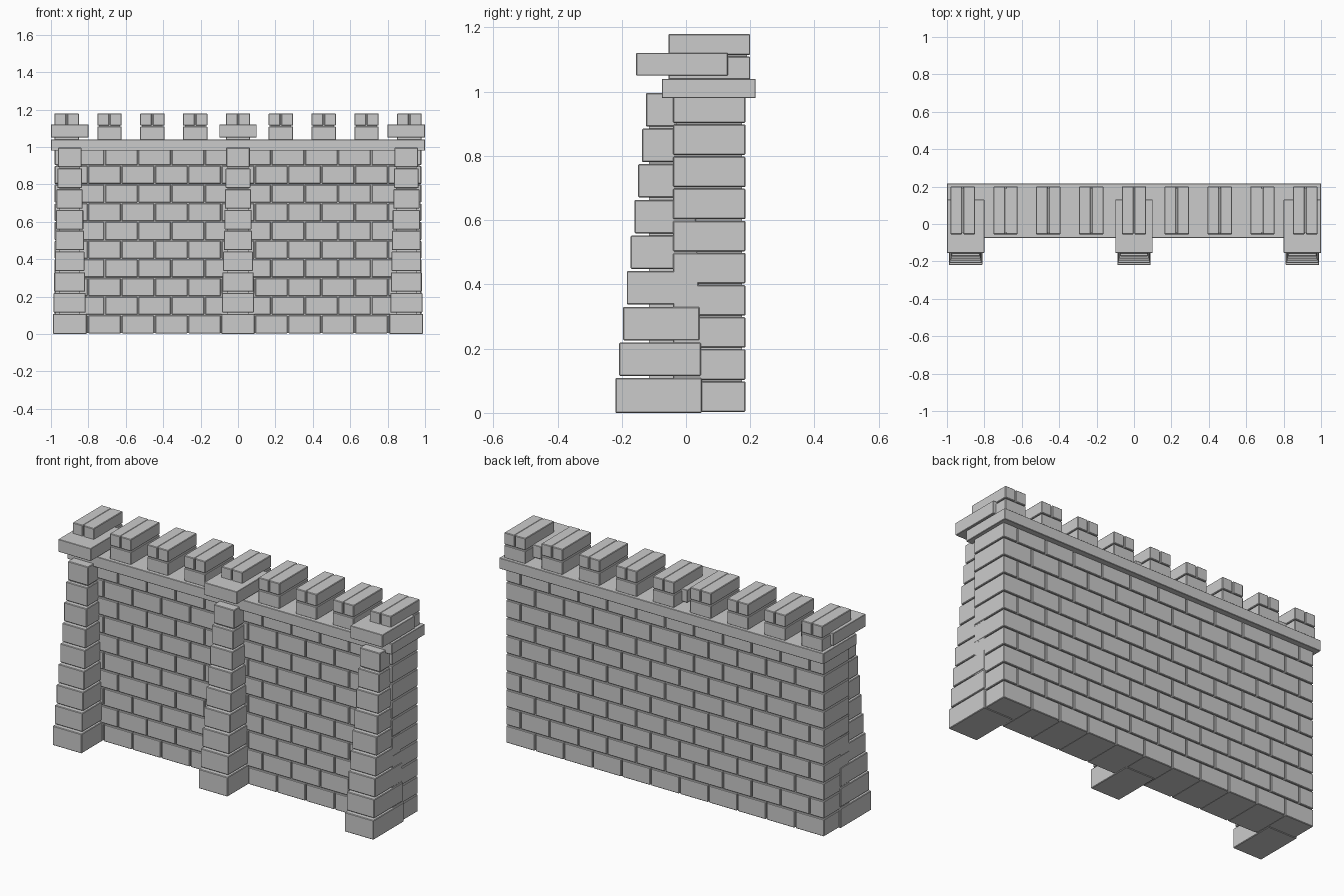
import bpy

if "Cube" in bpy.data.objects:
    bpy.data.objects.remove(bpy.data.objects["Cube"])


def blocks(name, boxes, bevel=0.003):
    """One object made of many boxes (x0, x1, y0, y1, z0, z1)."""
    verts, faces = [], []
    for x0, x1, y0, y1, z0, z1 in boxes:
        n = len(verts)
        verts += [(x, y, z) for z in (z0, z1)
                  for x, y in ((x0, y0), (x1, y0), (x1, y1), (x0, y1))]
        faces += [[n + i for i in f] for f in (
            (3, 2, 1, 0), (4, 5, 6, 7), (0, 1, 5, 4),
            (1, 2, 6, 5), (2, 3, 7, 6), (3, 0, 4, 7))]
    mesh = bpy.data.meshes.new(name)
    mesh.from_pydata(verts, [], faces)
    obj = bpy.data.objects.new(name, mesh)
    bpy.context.collection.objects.link(obj)
    if bevel:
        mod = obj.modifiers.new("chipped_edges", 'BEVEL')
        mod.width = bevel
        mod.segments = 1
    return obj


# Wall: ten courses of running-bond bricks
HALF, COURSES, BRICK = 0.98, 10, 1.96 / 11
GAP = 0.003
Y0, Y1 = -0.04, 0.185
wall = []
for row in range(COURSES):
    seams = [-HALF + i * BRICK for i in range(12)]
    if row % 2:
        seams = [-HALF] + [s + BRICK / 2 for s in seams[:-1]] + [HALF]
    z = row * 0.1
    for a, b in zip(seams, seams[1:]):
        wall.append((a + (GAP if a > -HALF else 0), b - (GAP if b < HALF else 0),
                     Y0, Y1, z + 0.003, z + 0.098))
blocks("wall_bricks", wall)

# Recessed mortar filling the joints
blocks("wall_mortar", [(-HALF + 0.01, HALF - 0.01, Y0 + 0.01, Y1 - 0.01, 0.004, 0.99)], 0)

# Coping slab along the top of the wall
blocks("coping_slab", [(-1, 1, -0.075, 0.217, 0.98, 1.04)], 0.002)

# Three tapering buttresses with capstones
for label, cx in (("left", -0.9), ("middle", 0.0), ("right", 0.9)):
    stack = []
    for i in range(9):
        t = i / 8
        w = 0.089 - 0.026 * t
        z = 0.111 * i
        stack.append((cx - w, cx + w, -0.22 + 0.095 * t, 0.05 - 0.03 * t,
                      z + (0.0 if i == 0 else 0.004), z + 0.108))
    blocks(label + "_buttress", stack)
    core = (cx - 0.055, cx + 0.055, -0.115, 0.015, 0.01, 0.99)
    blocks(label + "_buttress_core", [core], 0)
    blocks(label + "_capstone", [(cx - 0.1, cx + 0.1, -0.155, 0.13, 1.05, 1.12)], 0.002)

# Nine merlons: one wide base stone, two narrow stones with mortar above
for i in range(9):
    cx = (i - 4) * 0.229
    w = 0.065
    blocks(f"merlon_{i + 1}", [
        (cx - w, cx + w, -0.055, 0.2, 1.038, 1.11),
        (cx - w, cx - 0.003, -0.055, 0.2, 1.114, 1.18),
        (cx + 0.003, cx + w, -0.055, 0.2, 1.114, 1.18)])
    blocks(f"merlon_{i + 1}_mortar",
           [(cx - w + 0.01, cx + w - 0.01, -0.045, 0.19, 1.05, 1.178)], 0)
